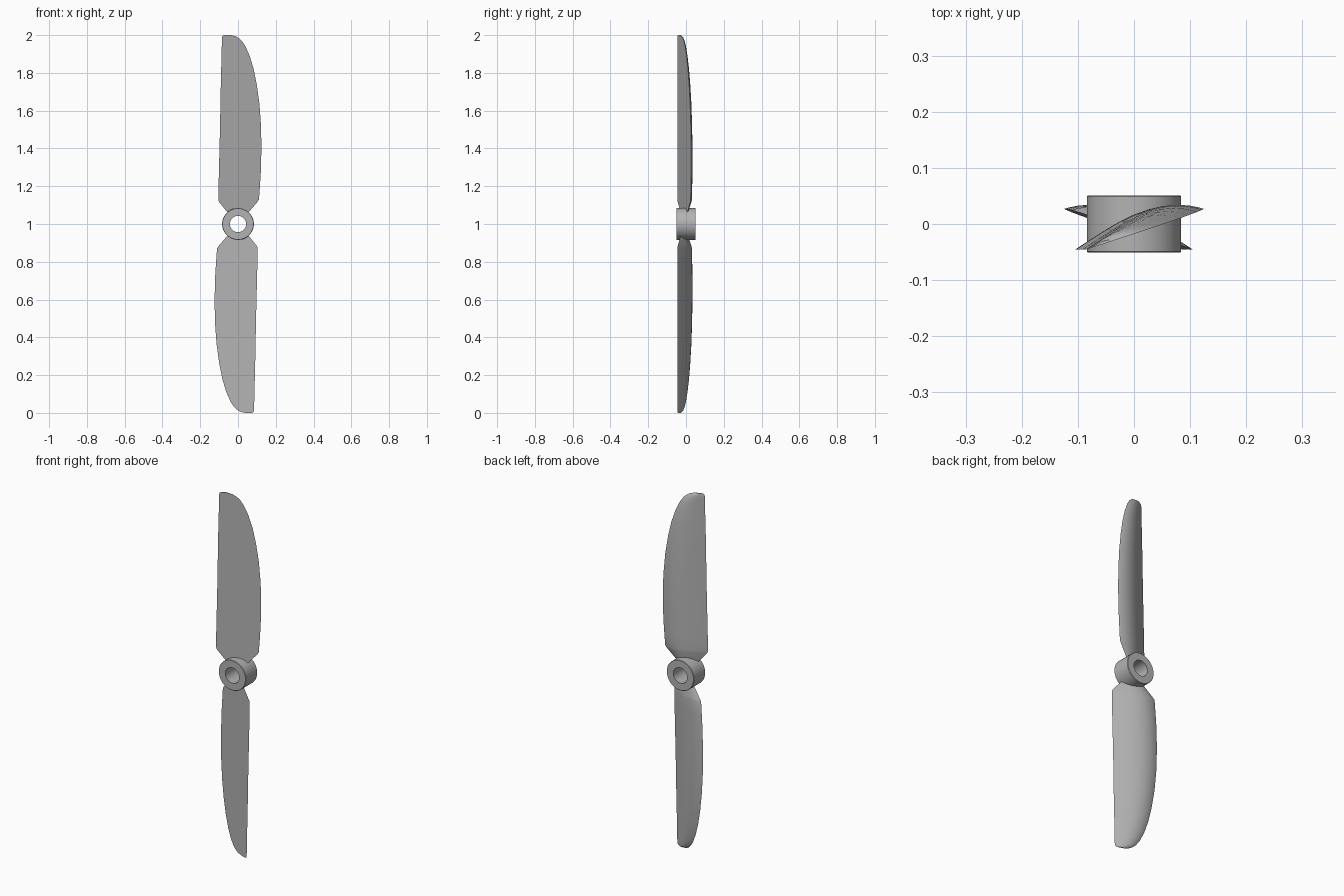
import bpy, bmesh, math

cube = bpy.data.objects.get("Cube")
if cube:
    bpy.data.objects.remove(cube, do_unlink=True)

grey = bpy.data.materials.new("grey_plastic")
grey.use_nodes = True
grey.diffuse_color = (0.45, 0.45, 0.45, 1)
grey.node_tree.nodes["Principled BSDF"].inputs["Base Color"].default_value = (0.45, 0.45, 0.45, 1)


def finish(name, bm, angle):
    bmesh.ops.recalc_face_normals(bm, faces=bm.faces)
    mesh = bpy.data.meshes.new(name)
    bm.to_mesh(mesh)
    bm.free()
    mesh.materials.append(grey)
    ob = bpy.data.objects.new(name, mesh)
    bpy.context.collection.objects.link(ob)
    bpy.ops.object.select_all(action='DESELECT')
    ob.select_set(True)
    bpy.context.view_layer.objects.active = ob
    bpy.ops.object.shade_smooth_by_angle(angle=math.radians(angle))
    return ob


def skin(bm, rings, wrap):
    # Bridge successive closed rings with quads
    n = len(rings[0])
    last = len(rings) if wrap else len(rings) - 1
    for i in range(last):
        a, b = rings[i], rings[(i + 1) % len(rings)]
        for j in range(n):
            k = (j + 1) % n
            bm.faces.new((a[j], a[k], b[k], b[j]))


# Hub: softened square section turned about the y axis
HUB_Z, BORE, RADIUS, HALF, SOFT = 1.0, 0.043, 0.084, 0.051, 0.002
section = [(BORE, -HALF), (RADIUS - SOFT, -HALF), (RADIUS, SOFT - HALF),
           (RADIUS, HALF - SOFT), (RADIUS - SOFT, HALF), (BORE, HALF)]
bm = bmesh.new()
rings = []
for i in range(72):
    a = math.tau * i / 72
    rings.append([bm.verts.new((r * math.cos(a), y, HUB_Z + r * math.sin(a))) for r, y in section])
skin(bm, rings, True)
finish("hub", bm, 30)

# Blade stations: distance from hub centre, trailing x, leading x
STATIONS = [(0.05, -0.046, 0.046), (0.065, -0.059, 0.059), (0.118, -0.101, 0.104),
            (0.13, -0.104, 0.111), (0.2, -0.103, 0.116), (0.28, -0.101, 0.121),
            (0.4, -0.098, 0.124), (0.52, -0.095, 0.122), (0.64, -0.093, 0.113),
            (0.74, -0.091, 0.099), (0.82, -0.089, 0.083), (0.89, -0.087, 0.062),
            (0.94, -0.086, 0.040), (0.97, -0.086, 0.020), (0.985, -0.085, 0.003),
            (0.994, -0.083, -0.014), (1.0, -0.077, -0.038)]
# Curved back of the section: chord fraction, thickness relative to chord
BACK = [(0.06, 0.02), (0.14, 0.046), (0.25, 0.08), (0.36, 0.11), (0.47, 0.129),
        (0.58, 0.134), (0.69, 0.124), (0.79, 0.1), (0.88, 0.066), (0.95, 0.03)]
PITCH = 0.325


def make_blade(name, turn):
    bm = bmesh.new()
    rings = []
    for z, xt, xl in STATIONS:
        chord = xl - xt
        base_x = -0.107 + 0.023 * z          # straight trailing line
        pts = [(0, 0)] + BACK + [(1, 0)]
        ring = []
        for t, h in pts:
            x = xt + t * chord
            y = -0.045 + PITCH * (x - base_x) + h * chord
            ring.append(bm.verts.new((turn * x, y, HUB_Z + turn * z)))
        rings.append(ring)
    skin(bm, rings, False)
    bm.faces.new(rings[0])
    bm.faces.new(rings[-1])
    return finish(name, bm, 25)


make_blade("upper_blade", 1)
make_blade("lower_blade", -1)
